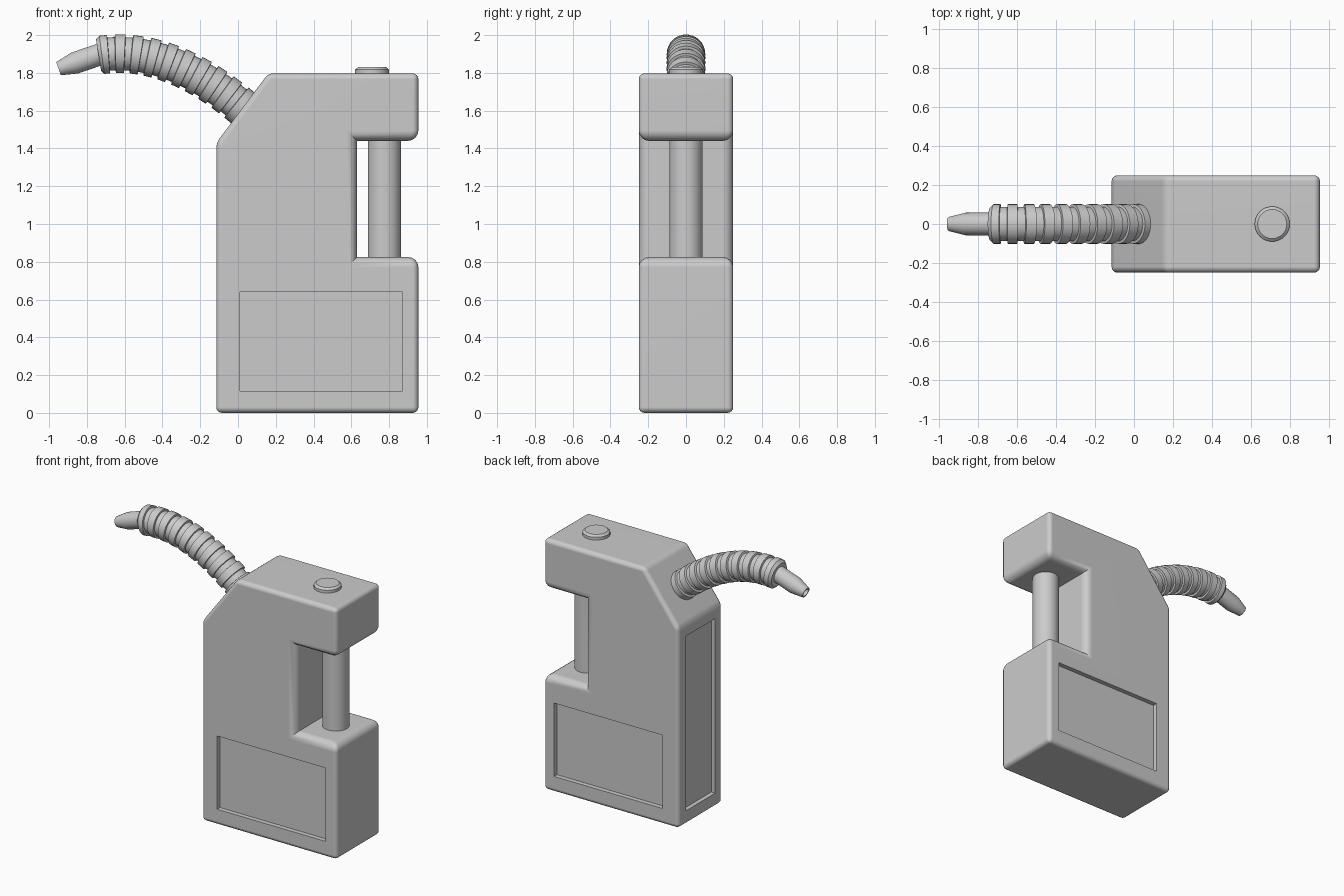
import bpy, bmesh, math
from mathutils import Vector

if "Cube" in bpy.data.objects:
    bpy.data.objects.remove(bpy.data.objects["Cube"])


def make_object(name, bm):
    bmesh.ops.recalc_face_normals(bm, faces=bm.faces[:])
    me = bpy.data.meshes.new(name)
    bm.to_mesh(me)
    bm.free()
    ob = bpy.data.objects.new(name, me)
    bpy.context.collection.objects.link(ob)
    return ob


def finish(ob, angle=35):
    bpy.ops.object.select_all(action='DESELECT')
    bpy.context.view_layer.objects.active = ob
    ob.select_set(True)
    for m in list(ob.modifiers):
        bpy.ops.object.modifier_apply(modifier=m.name)
    bpy.ops.object.shade_smooth_by_angle(angle=math.radians(angle))


def sweep(name, stations, sides=32):
    """Skin circles given as (centre, axis, radius); the axis lies in the xz plane."""
    bm = bmesh.new()
    rings = []
    for c, axis, r in stations:
        side = Vector((0, 1, 0))
        up = axis.normalized().cross(side)
        rings.append([bm.verts.new(c + r * (math.cos(a) * side + math.sin(a) * up))
                      for a in (2 * math.pi * i / sides for i in range(sides))])
    for a, b in zip(rings, rings[1:]):
        for i in range(sides):
            j = (i + 1) % sides
            bm.faces.new((a[i], a[j], b[j], b[i]))
    bm.faces.new(rings[0])
    bm.faces.new(rings[-1])
    ob = make_object(name, bm)
    finish(ob)
    return ob


def lathe(name, origin, axis, profile, sides=32):
    o, d = Vector(origin), Vector(axis).normalized()
    return sweep(name, [(o + d * t, d, r) for t, r in profile], sides)


def box_cutter(centre, size):
    bm = bmesh.new()
    bmesh.ops.create_cube(bm, size=1)
    for v in bm.verts:
        v.co = Vector(a * b for a, b in zip(v.co, size)) + Vector(centre)
    ob = make_object("panel_cutter", bm)
    ob.hide_render = True
    return ob


# Body: extruded side profile, softer rounding around the grip opening
D = 0.25
profile = [(-0.115, 0), (0.955, 0), (0.955, 0.825), (0.63, 0.825), (0.63, 1.44),
           (0.955, 1.44), (0.955, 1.797), (0.16, 1.797), (-0.115, 1.43)]
n = len(profile)
bm = bmesh.new()
front = [bm.verts.new((x, -D, z)) for x, z in profile]
back = [bm.verts.new((x, D, z)) for x, z in profile]
weight = bm.edges.layers.float.new("bevel_weight_edge")
bm.faces.new(front)
bm.faces.new(back[::-1])
for i in range(n):
    j = (i + 1) % n
    bm.faces.new((front[i], back[i], back[j], front[j]))
for i in range(n):
    j = (i + 1) % n
    for loop in (front, back):
        bm.edges.get((loop[i], loop[j]))[weight] = 1.0 if i in (2, 3, 4) else 0.55
    cross = {2: 1.0, 5: 1.0, 3: 0.0, 4: 0.0}.get(i, 0.55)
    bm.edges.get((front[i], back[i]))[weight] = cross
body = make_object("body", bm)
bev = body.modifiers.new("round", 'BEVEL')
bev.limit_method = 'WEIGHT'
bev.width = 0.055
bev.segments = 4

# Recessed panels: front, back and left side
cutters = [box_cutter((0.44, s * D, 0.3775), (0.86, 0.066, 0.525)) for s in (-1, 1)]
cutters.append(box_cutter((-0.115, 0, 0.725), (0.06, 0.33, 1.25)))
for c in cutters:
    m = body.modifiers.new("panel", 'BOOLEAN')
    m.operation = 'DIFFERENCE'
    m.solver = 'EXACT'
    m.object = c
finish(body)
for c in cutters:
    bpy.data.objects.remove(c)
wn = body.modifiers.new("normals", 'WEIGHTED_NORMAL')
wn.keep_sharp = True

# Grip bar and top button
lathe("grip_bar", (0.775, 0, 0.80), (0, 0, 1), [(0, 0.088), (0.67, 0.088)])
lathe("top_button", (0.71, 0, 1.78), (0, 0, 1), [(0, 0.09), (0.037, 0.09), (0.05, 0.075)])

# Ribbed hose along a curved path
P = [Vector(p) for p in ((0.06, 0, 1.585), (-0.17, 0, 1.79), (-0.45, 0, 1.94), (-0.738, 0, 1.893))]


def path(t):
    u = 1 - t
    pos = u**3 * P[0] + 3 * u * u * t * P[1] + 3 * u * t * t * P[2] + t**3 * P[3]
    tan = u * u * (P[1] - P[0]) + 2 * u * t * (P[2] - P[1]) + t * t * (P[3] - P[2])
    return pos, tan


ribs = 10
steps = []
for i in range(ribs):
    for f, r in ((0.0, 0.088), (0.38, 0.088), (0.40, 0.102), (0.96, 0.102), (0.99, 0.088)):
        steps.append(((i + f) / ribs, r))
steps[-2:] = [((ribs - 0.2) / ribs, 0.102), (1.0, 0.085)]
sweep("hose", [(*path(t), r) for t, r in steps])

# Nozzle with tapered hollow tip
lathe("nozzle", (-0.69, 0, 1.912), (-0.945, 0, -0.325),
      [(0, 0.058), (0.185, 0.058), (0.275, 0.037), (0.275, 0.028), (0.24, 0.028)])
